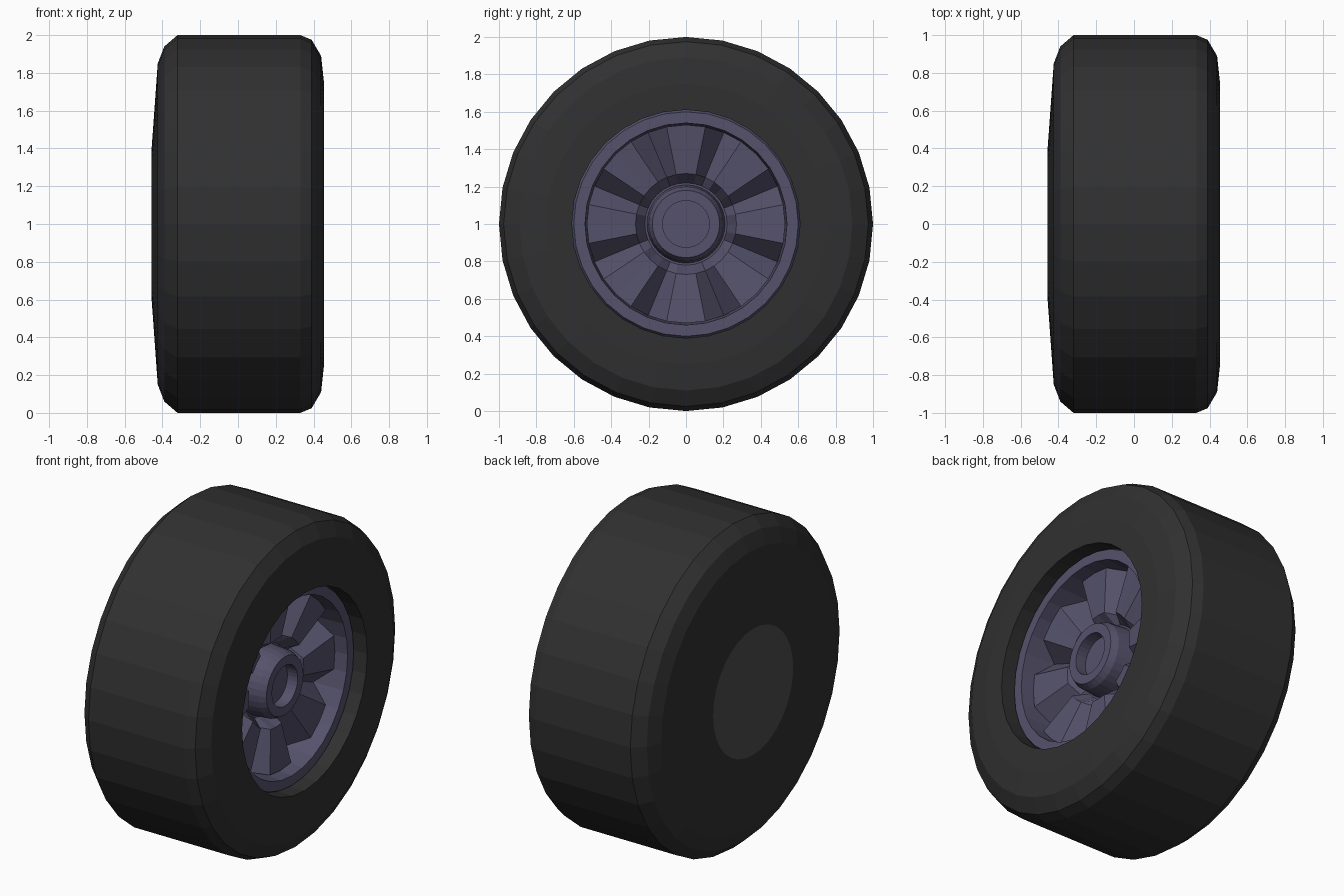
import bpy, math

if "Cube" in bpy.data.objects:
    bpy.data.objects.remove(bpy.data.objects["Cube"])

N = 32          # sides around the axle
CZ = 1.0        # axle height


def material(name, col):
    m = bpy.data.materials.new(name)
    m.diffuse_color = (*col, 1)
    m.use_nodes = True
    m.node_tree.nodes["Principled BSDF"].inputs["Base Color"].default_value = m.diffuse_color
    return m


RUBBER = material("rubber", (0.03, 0.03, 0.03))
BACKING = material("backing", (0.07, 0.07, 0.07))
METAL = material("rim_metal", (0.092, 0.085, 0.15))


def revolve(name, profile, mat, cap_end=False):
    """Spin (x, r) points about the axle; x may be a function of the sector."""
    verts, faces = [], []
    for x, r in profile:
        for i in range(N):
            a = 2 * math.pi * i / N
            px = x(i) if callable(x) else x
            verts.append((px, r * math.cos(a), CZ + r * math.sin(a)))
    for k in range(len(profile) - 1):
        for i in range(N):
            j = (i + 1) % N
            faces.append((k * N + i, k * N + j, (k + 1) * N + j, (k + 1) * N + i))
    if cap_end:
        faces.append(tuple((len(profile) - 1) * N + i for i in range(N)))
    me = bpy.data.meshes.new(name)
    me.from_pydata(verts, [], faces)
    me.materials.append(mat)
    ob = bpy.data.objects.new(name, me)
    bpy.context.collection.objects.link(ob)
    return ob


# Tyre: back wall, tread, front wall, lip into the rim
revolve("tyre", [(-0.458, 0.39), (-0.425, 0.85), (-0.39, 0.94), (-0.32, 1.0),
                 (0.33, 1.0), (0.39, 0.975), (0.44, 0.89), (0.455, 0.75),
                 (0.455, 0.61), (0.35, 0.61)], RUBBER)

# Flat plate closing the back of the wheel
revolve("back_plate", [(-0.458, 0.39)], BACKING, cap_end=True)


def ridge(high, low):
    """Eight spokes: three high points, then one low point between spokes."""
    return lambda i: low if i % 4 == 2 else high


# Rim: front flange, barrel, then the spokes folded out of the dish
revolve("rim_barrel", [(0.35, 0.61), (0.37, 0.60), (0.37, 0.54), (0.15, 0.53)], METAL)
revolve("spokes", [(0.15, 0.53), (ridge(0.29, 0.17), 0.53),
                   (ridge(0.26, 0.18), 0.27), (0.17, 0.22), (0.17, 0.18)], METAL)

# Hub: raised collar with a recessed centre
revolve("hub", [(0.16, 0.21), (0.28, 0.20), (0.32, 0.18), (0.32, 0.125),
                (0.25, 0.125)], METAL, cap_end=True)

# Make the faces point outward, toward the visible side
import bmesh
for ob in bpy.context.collection.objects:
    bm = bmesh.new()
    bm.from_mesh(ob.data)
    bmesh.ops.recalc_face_normals(bm, faces=bm.faces)
    f = max(bm.faces, key=lambda q: abs(q.normal.x) * q.calc_area())
    want = 1 if f.calc_center_median().x > 0 else -1
    if f.normal.x * want < 0:
        bmesh.ops.reverse_faces(bm, faces=bm.faces)
    bm.to_mesh(ob.data)
    bm.free()
